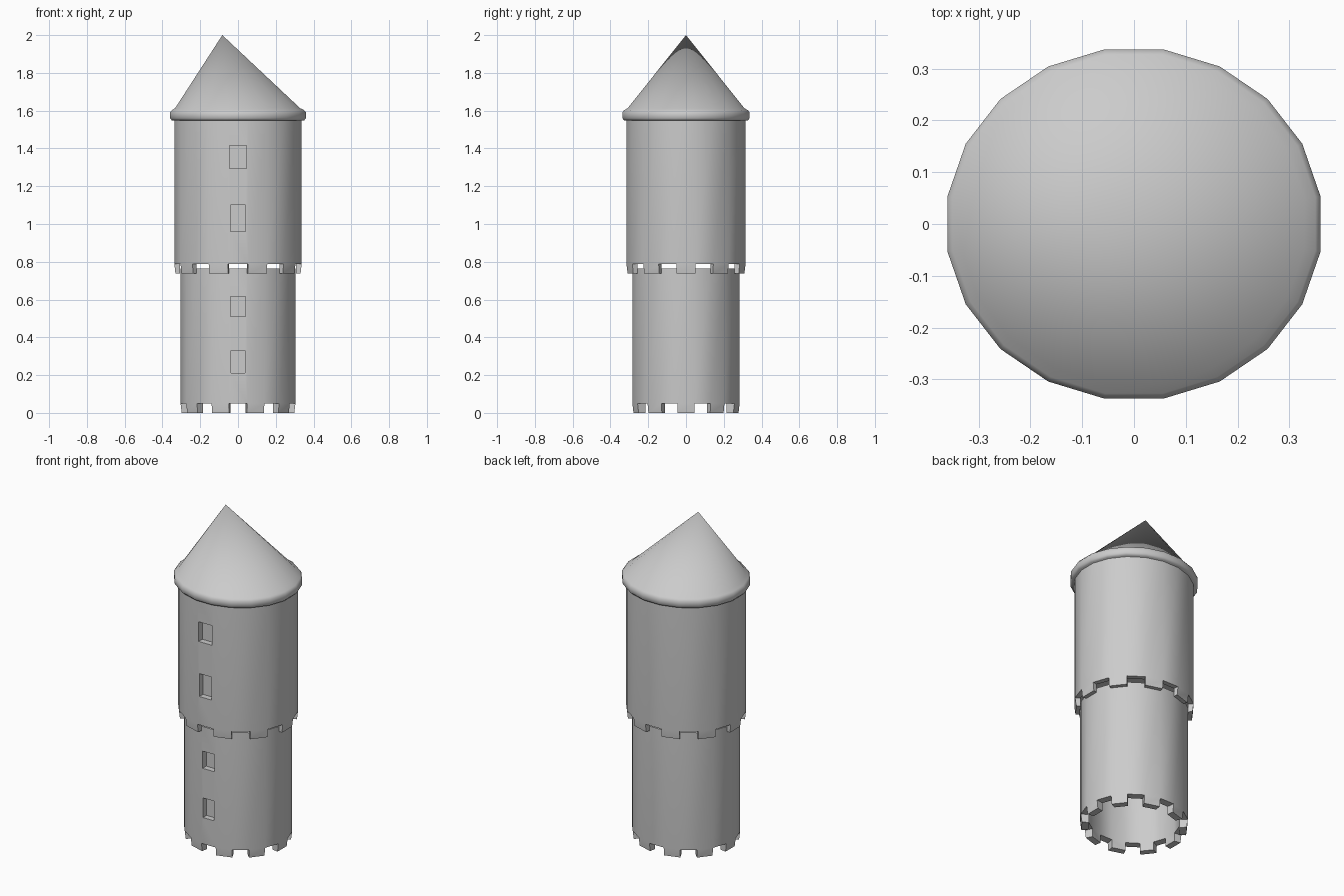
import bpy, bmesh, math

if "Cube" in bpy.data.objects:
    bpy.data.objects.remove(bpy.data.objects["Cube"])

N = 20                      # sides, with one flat face centred on the front
STEP = 2 * math.pi / N


def ring(bm, rx, ry, z, cx=0.0):
    # rx, ry are distances to the flat faces
    k = 1 / math.cos(STEP / 2)
    return [bm.verts.new((cx + rx * k * math.cos(-math.pi / 2 + (i - 0.5) * STEP),
                          ry * k * math.sin(-math.pi / 2 + (i - 0.5) * STEP), z))
            for i in range(N)]


def bridge(bm, a, b, keep=lambda i: True):
    for i in range(N):
        j = (i + 1) % N
        if keep(i):
            bm.faces.new((a[i], a[j], b[j], b[i]))


def finish(bm, name):
    bmesh.ops.recalc_face_normals(bm, faces=bm.faces)
    me = bpy.data.meshes.new(name)
    bm.to_mesh(me)
    bm.free()
    ob = bpy.data.objects.new(name, me)
    bpy.context.collection.objects.link(ob)
    return ob


def smooth(ob, deg=35):
    bpy.ops.object.select_all(action='DESELECT')
    ob.select_set(True)
    bpy.context.view_layer.objects.active = ob
    bpy.ops.object.shade_smooth_by_angle(angle=math.radians(deg))


def tower(name, rx, ry, wall, z0, z1, ceiling, top):
    # round wall with downward teeth on every second side
    bm = bmesh.new()
    tooth = lambda i: i % 2 == 1
    o0, o1 = ring(bm, rx - .006, ry - .006, z0), ring(bm, rx, ry, z1)
    ot = ring(bm, rx, ry, top)
    i0, i1 = [ring(bm, rx - wall, ry - wall, z) for z in (z0, z1)]
    ic = ring(bm, rx - wall, ry - wall, ceiling)
    bridge(bm, o1, ot)
    bridge(bm, i1, ic)
    bridge(bm, o0, o1, tooth)
    bridge(bm, i0, i1, tooth)
    bridge(bm, o0, i0, tooth)
    bridge(bm, o1, i1, lambda i: not tooth(i))
    for i in range(N):
        bm.faces.new((o0[i], o1[i], i1[i], i0[i]))
    bm.faces.new(ot)
    bm.faces.new(ic)
    return finish(bm, name)


def cut_windows(ob, front_y, windows, depth=.035):
    for w, zl, zh in windows:
        bpy.ops.mesh.primitive_cube_add(size=1, location=(0, front_y, (zl + zh) / 2))
        c = bpy.context.object
        c.scale = (w, depth * 2, zh - zl)
        c.hide_render = True
        m = ob.modifiers.new("window", 'BOOLEAN')
        m.object, m.operation, m.solver = c, 'DIFFERENCE', 'EXACT'
        bpy.context.view_layer.objects.active = ob
        bpy.ops.object.modifier_apply(modifier=m.name)
        bpy.data.objects.remove(c)


# Lower and upper tower walls
lower = tower("lower_tower", .304, .284, .045, 0, .05, .71, .765)
cut_windows(lower, -.284, [(.075, .21, .33), (.08, .51, .615)])
smooth(lower)

upper = tower("upper_tower", .337, .315, .03, .737, .787, .80, 1.56)
cut_windows(upper, -.315, [(.08, .96, 1.10), (.09, 1.295, 1.415)])
smooth(upper)

# Leaning conical roof with a rounded rim
bm = bmesh.new()
profile = [(.350, .327, 1.548, 0), (.360, .337, 1.56, 0), (.360, .337, 1.59, 0),
           (.350, .327, 1.603, 0), (.331, .309, 1.613, -.002)]
rings = [ring(bm, *p) for p in profile]
for a, b in zip(rings, rings[1:]):
    bridge(bm, a, b)
bm.faces.new(rings[0])
tip = bm.verts.new((-.083, 0, 2.0))
for i in range(N):
    bm.faces.new((rings[-1][i], rings[-1][(i + 1) % N], tip))
roof = finish(bm, "roof")
smooth(roof, 62)
